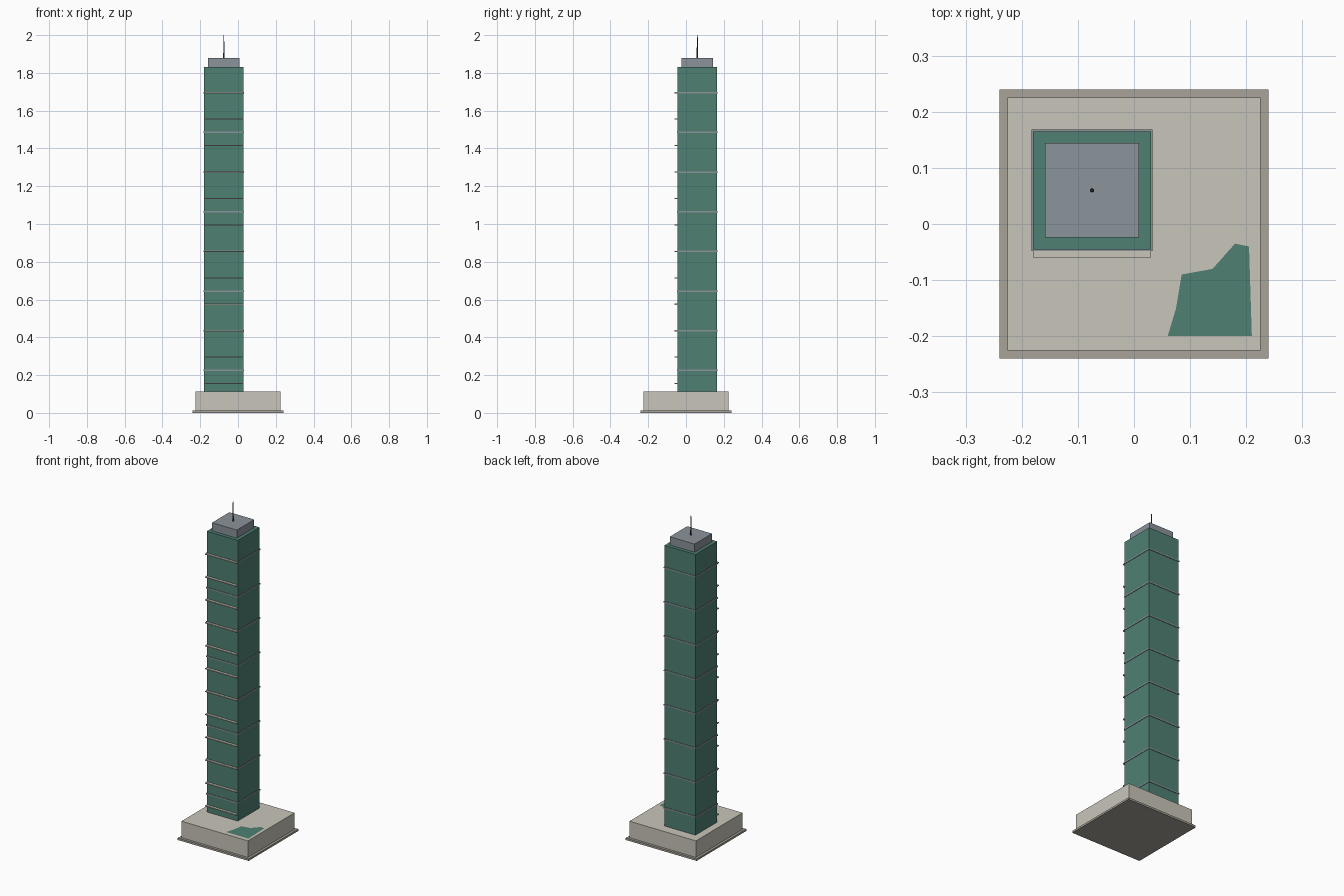
import bpy, bmesh

if "Cube" in bpy.data.objects:
    bpy.data.objects.remove(bpy.data.objects["Cube"])


def material(name, rgb):
    lin = [((c / 255 + 0.055) / 1.055) ** 2.4 for c in rgb]
    m = bpy.data.materials.new(name)
    m.diffuse_color = (*lin, 1)
    m.use_nodes = True
    m.node_tree.nodes["Principled BSDF"].inputs["Base Color"].default_value = m.diffuse_color
    return m


STONE = material("pale stone", (201, 197, 186))
PAVING = material("paving grey", (168, 163, 153))
GLASS = material("green glass", (78, 128, 114))
METAL = material("blue grey metal", (139, 147, 155))
DARK = material("dark metal", (65, 68, 72))


def finish(name, bm, mat):
    mesh = bpy.data.meshes.new(name)
    bmesh.ops.recalc_face_normals(bm, faces=bm.faces)
    bm.to_mesh(mesh)
    bm.free()
    mesh.materials.append(mat)
    ob = bpy.data.objects.new(name, mesh)
    bpy.context.collection.objects.link(ob)
    return ob


def box(name, x, y, z, mat):
    """Box from (min, max) ranges on each axis."""
    bm = bmesh.new()
    bmesh.ops.create_cube(bm, size=1)
    for v in bm.verts:
        v.co = [(r[0] + r[1]) / 2 + c * (r[1] - r[0])
                for c, r in zip(v.co, (x, y, z))]
    return finish(name, bm, mat)


def around(half, c):
    return (c - half, c + half)


CX, CY = -0.075, 0.06   # tower axis

# Ground slab and podium
box("ground_slab", (-0.24, 0.24), (-0.24, 0.24), (0, 0.012), PAVING)
box("podium", (-0.225, 0.225), (-0.225, 0.225), (0.012, 0.113), STONE)

# Planted patch on the podium roof, a very thin plate
bm = bmesh.new()
patch = [(0.06, -0.20), (0.21, -0.20), (0.205, -0.04), (0.18, -0.035),
         (0.14, -0.08), (0.085, -0.09), (0.075, -0.15)]
bm.faces.new([bm.verts.new((x, y, 0.1135)) for x, y in patch])
finish("roof_garden", bm, GLASS)

# Tower shaft and stepped roof block
box("tower", around(0.105, CX), around(0.105, CY), (0.113, 1.83), GLASS)
box("roof_block", around(0.084, CX), around(0.084, CY), (1.83, 1.88), METAL)

# Bands wrapping the tower
for i in range(8):
    z = 0.225 + 0.21 * i
    box(f"band_{i + 1}", around(0.108, CX), around(0.108, CY),
        around(0.004, z), METAL)

# Balcony ledges on the front
for i in range(12):
    z = 0.155 + 0.14 * i
    box(f"front_ledge_{i + 1}", around(0.105, CX), (-0.06, -0.044),
        around(0.003, z), STONE)

# Tapered mast
bm = bmesh.new()
bmesh.ops.create_cone(bm, cap_ends=True, segments=6, radius1=0.004,
                      radius2=0.002, depth=0.12)
bmesh.ops.translate(bm, verts=bm.verts, vec=(CX, CY, 1.94))
finish("mast", bm, DARK)
